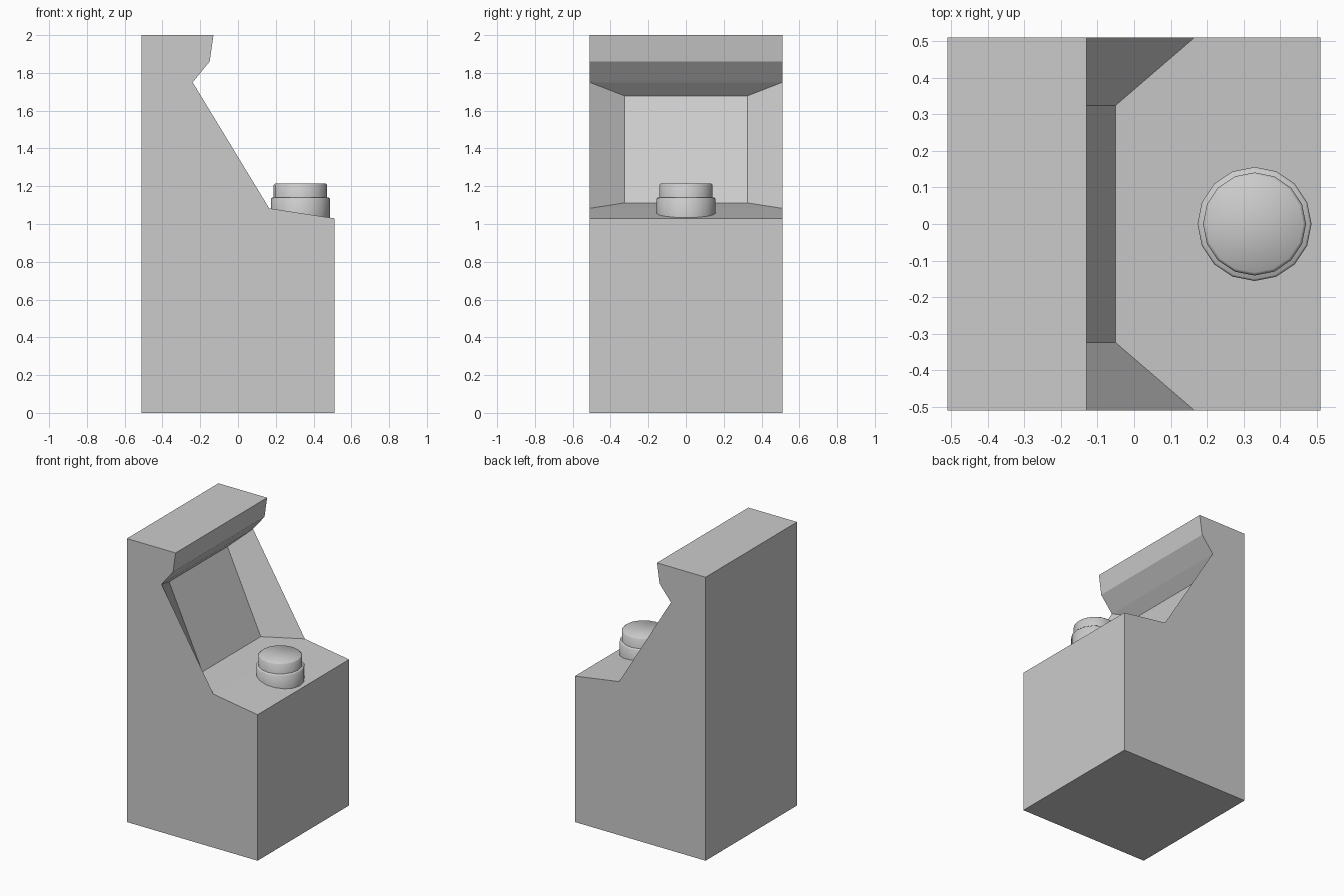
import bpy, bmesh

if "Cube" in bpy.data.objects:
    bpy.data.objects.remove(bpy.data.objects["Cube"])

W = 0.51           # half width of the cabinet
SW = 0.325         # half width of the screen


def make_object(name, bm):
    bmesh.ops.recalc_face_normals(bm, faces=bm.faces)
    me = bpy.data.meshes.new(name)
    bm.to_mesh(me)
    bm.free()
    ob = bpy.data.objects.new(name, me)
    bpy.context.collection.objects.link(ob)
    return ob


# Cabinet: side profile stretched across y, with the display slope left open
profile = [(-0.51, 0), (0.51, 0), (0.51, 1.03), (0.165, 1.083),
           (-0.24, 1.75), (-0.15, 1.86), (-0.13, 2.0), (-0.51, 2.0)]
SLOPE = 3
bm = bmesh.new()
left = [bm.verts.new((x, -W, z)) for x, z in profile]
right = [bm.verts.new((x, W, z)) for x, z in profile]
bm.faces.new(left)
bm.faces.new(right)
n = len(profile)
for i in range(n):
    if i != SLOPE:
        j = (i + 1) % n
        bm.faces.new((left[i], left[j], right[j], right[i]))

# Funnel-shaped recess running back to the screen
outer = [left[3], right[3], right[4], left[4]]
inner = [bm.verts.new(p) for p in ((-0.05, -SW, 1.112), (-0.05, SW, 1.112),
                                   (-0.31, SW, 1.678), (-0.31, -SW, 1.678))]
for i in range(4):
    j = (i + 1) % 4
    bm.faces.new((outer[i], outer[j], inner[j], inner[i]))
bm.faces.new(inner)
make_object("cabinet", bm)


# Round stacked button on the control deck
def disc(name, radius, z0, z1, rim):
    bm = bmesh.new()
    bmesh.ops.create_cone(bm, cap_ends=True, segments=16, radius1=radius,
                          radius2=radius, depth=z1 - z0)
    bmesh.ops.translate(bm, verts=bm.verts, vec=(0.33, 0, (z0 + z1) / 2))
    top = [e for e in bm.edges if all(v.co.z > z1 - 1e-4 for v in e.verts)]
    bmesh.ops.bevel(bm, geom=top, offset=rim, segments=1, affect='EDGES')
    ob = make_object(name, bm)
    bpy.context.view_layer.objects.active = ob
    ob.select_set(True)
    bpy.ops.object.shade_smooth_by_angle(angle=0.9)
    ob.select_set(False)


disc("button_base", 0.156, 1.03, 1.14, 0.006)
disc("button_cap", 0.141, 1.10, 1.215, 0.008)
